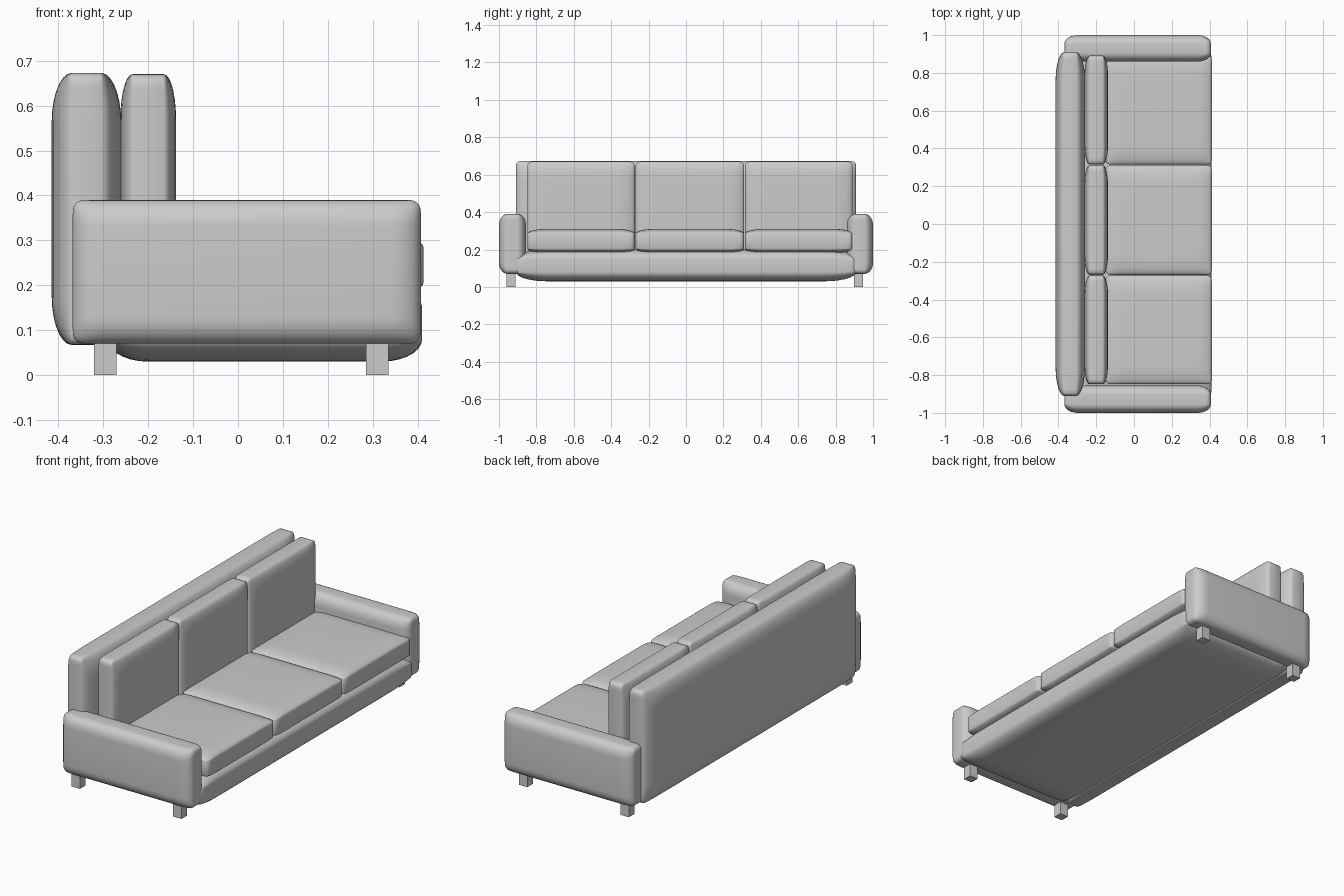
import bpy, math
from mathutils import Vector

if "Cube" in bpy.data.objects:
    bpy.data.objects.remove(bpy.data.objects["Cube"])


def spaced(lo, hi, r, n=7):
    """Positions across a panel and the dome height (0..1) at each."""
    a = [(r * (1 - math.cos(i * math.pi / 2 / n)), math.sin(i * math.pi / 2 / n)) for i in range(n + 1)]
    left = [(lo + d, f) for d, f in a]
    right = [(hi - d, f) for d, f in reversed(a)]
    return left + [((lo + hi) / 2, 1.0)] + right


def pillow(name, lo, hi, axis, bulge, ru, rv, corner=0.025):
    """Padded panel: domed on both faces along axis, flat band around the rim."""
    ua, va = (axis + 1) % 3, (axis + 2) % 3
    us, vs = spaced(lo[ua], hi[ua], ru), spaced(lo[va], hi[va], rv)
    nu, nv = len(us), len(vs)

    def toward(p, l, h):
        # signed 0..1 progress into the rounded corner zone
        if p < l + corner:
            return -(l + corner - p) / corner
        return max(0.0, (p - h + corner) / corner)

    verts, faces = [], []
    for side in (0, 1):
        for u, fu in us:
            for v, fv in vs:
                a, b = toward(u, lo[ua], hi[ua]), toward(v, lo[va], hi[va])
                p = Vector((0, 0, 0))
                p[ua] = u + corner * a * (math.sqrt(1 - b * b / 2) - 1)
                p[va] = v + corner * b * (math.sqrt(1 - a * a / 2) - 1)
                drop = bulge * (1 - fu * fv)
                p[axis] = hi[axis] - drop if side else lo[axis] + drop
                verts.append(p)

    def idx(s, i, j):
        return s * nu * nv + i * nv + j

    for i in range(nu - 1):
        for j in range(nv - 1):
            q = [(i, j), (i + 1, j), (i + 1, j + 1), (i, j + 1)]
            faces.append([idx(1, *k) for k in q])
            faces.append([idx(0, *k) for k in reversed(q)])
    rim = ([(i, 0) for i in range(nu - 1)] + [(nu - 1, j) for j in range(nv - 1)]
           + [(i, nv - 1) for i in range(nu - 1, 0, -1)] + [(0, j) for j in range(nv - 1, 0, -1)])
    for k, p in enumerate(rim):
        q = rim[(k + 1) % len(rim)]
        faces.append([idx(0, *p), idx(0, *q), idx(1, *q), idx(1, *p)])
    return add(name, verts, faces, True)


def add(name, verts, faces, smooth=False):
    me = bpy.data.meshes.new(name)
    me.from_pydata(verts, [], faces)
    me.update()
    ob = bpy.data.objects.new(name, me)
    bpy.context.collection.objects.link(ob)
    if smooth:
        bpy.ops.object.select_all(action='DESELECT')
        ob.select_set(True)
        bpy.context.view_layer.objects.active = ob
        bpy.ops.object.shade_smooth_by_angle(angle=math.radians(40))
    return ob


def box(name, lo, hi):
    v = [(x, y, z) for x in (lo[0], hi[0]) for y in (lo[1], hi[1]) for z in (lo[2], hi[2])]
    f = [(0, 1, 3, 2), (4, 6, 7, 5), (0, 4, 5, 1), (2, 3, 7, 6), (0, 2, 6, 4), (1, 5, 7, 3)]
    return add(name, v, f)


# Base under the seat
pillow("base", (-0.29, -0.91, 0.03), (0.41, 0.91, 0.20), 2, 0.05, 0.09, 0.17)

# Backrest panel
pillow("backrest", (-0.415, -0.91, 0.067), (-0.26, 0.91, 0.673), 0, 0.045, 0.15, 0.11)

# Armrests
for tag, y0, y1 in (("left", -1.0, -0.855), ("right", 0.86, 1.0)):
    pillow("armrest_" + tag, (-0.368, y0, 0.07), (0.407, y1, 0.39), 1, 0.045, 0.06, 0.07)

# Three seat cushions and three back cushions
splits = (-0.85, -0.271, 0.313, 0.893)
for i in range(3):
    y0, y1 = splits[i] + 0.002, splits[i + 1] - 0.002
    pillow(f"seat_cushion_{i + 1}", (-0.15, y0, 0.18), (0.413, y1, 0.31), 2, 0.025, 0.09, 0.1)
    pillow(f"back_cushion_{i + 1}", (-0.262, y0, 0.19), (-0.138, y1, 0.67), 0, 0.027, 0.1, 0.1)

# Legs
for end, x in (("back", -0.321), ("front", 0.285)):
    for tag, y in (("left", -0.96), ("right", 0.898)):
        box(f"{end}_leg_{tag}", (x, y, 0.0), (x + 0.05, y + 0.048, 0.085))
